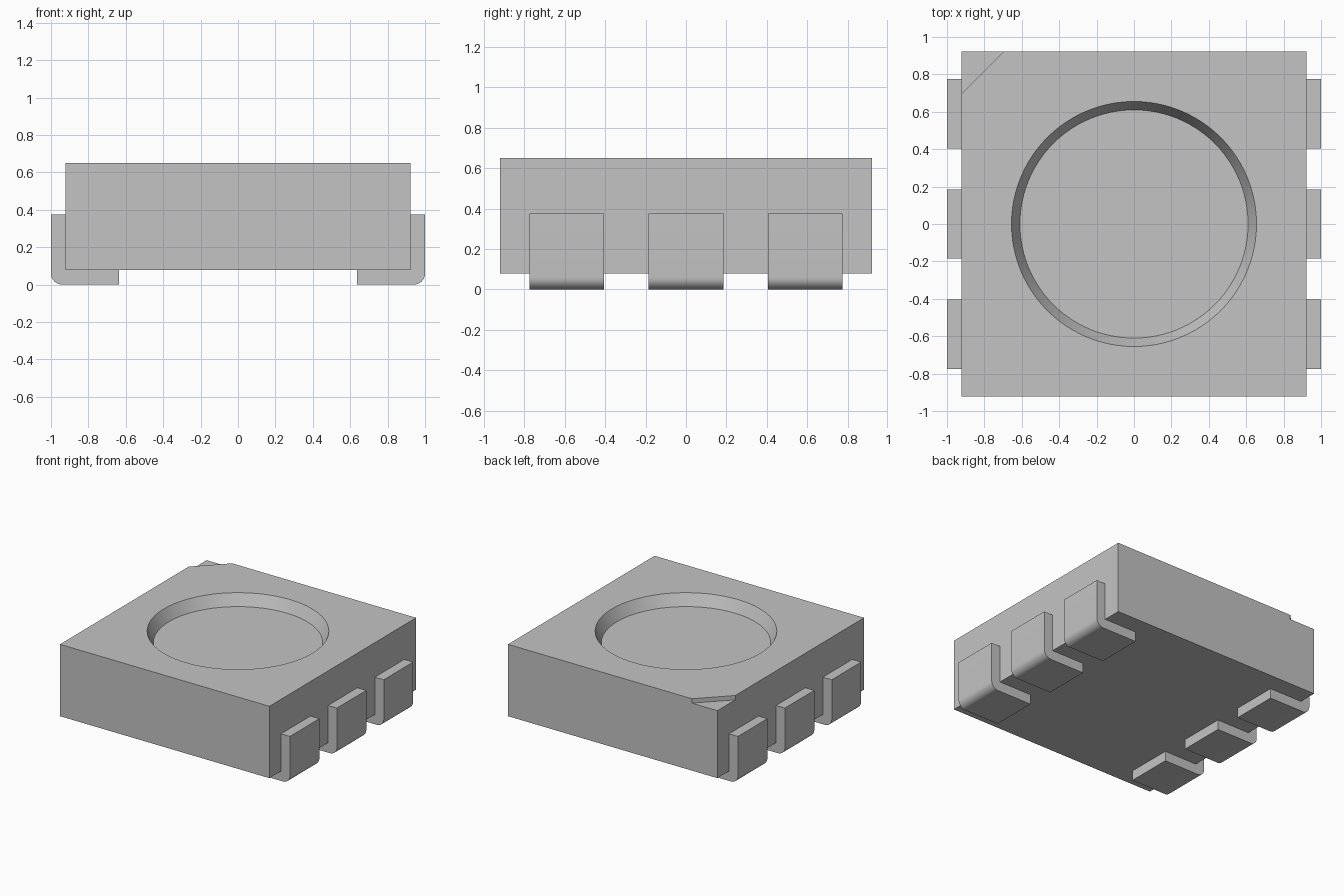
import bpy
import bmesh
import math

cube = bpy.data.objects.get("Cube")
if cube:
    bpy.data.objects.remove(cube, do_unlink=True)

HALF, BASE, TOP = 0.922, 0.078, 0.65      # housing half width, underside, top
RECESS, NOTCH, NOTCH_DEPTH = 0.09, 0.225, 0.035

grey = bpy.data.materials.new("plain grey")
grey.use_nodes = True
colour = (0.55, 0.55, 0.55, 1)
grey.diffuse_color = colour
grey.node_tree.nodes["Principled BSDF"].inputs["Base Color"].default_value = colour


def activate(obj):
    bpy.ops.object.select_all(action="DESELECT")
    obj.select_set(True)
    bpy.context.view_layer.objects.active = obj


def extrude(name, points, offset):
    """Closed prism from a planar outline swept along an offset."""
    bm = bmesh.new()
    face = bm.faces.new([bm.verts.new(p) for p in points])
    out = bmesh.ops.extrude_face_region(bm, geom=[face])
    verts = [g for g in out["geom"] if isinstance(g, bmesh.types.BMVert)]
    bmesh.ops.translate(bm, vec=offset, verts=verts)
    bmesh.ops.recalc_face_normals(bm, faces=bm.faces)
    mesh = bpy.data.meshes.new(name)
    bm.to_mesh(mesh)
    bm.free()
    obj = bpy.data.objects.new(name, mesh)
    bpy.context.collection.objects.link(obj)
    mesh.materials.append(grey)
    return obj


def cut(target, cutter):
    cutter.hide_render = True
    activate(target)
    mod = target.modifiers.new("cut", "BOOLEAN")
    mod.operation, mod.solver, mod.object = "DIFFERENCE", "EXACT", cutter
    bpy.ops.object.modifier_apply(modifier=mod.name)
    bpy.data.objects.remove(cutter, do_unlink=True)


# Square housing
square = [(x * HALF, y * HALF, BASE) for x, y in ((-1, -1), (1, -1), (1, 1), (-1, 1))]
housing = extrude("housing", square, (0, 0, TOP - BASE))

# Tapered round recess, continued above the top so the cut is clean
low, high = 0.61, 0.655
bpy.ops.mesh.primitive_cone_add(
    vertices=96, radius1=low, radius2=2 * high - low, depth=2 * RECESS,
    location=(0, 0, TOP))
recess = bpy.context.object
recess.data.materials.append(grey)
cut(housing, recess)

# Shallow triangular marker step in the back right corner
m = 0.05
floor = TOP - NOTCH_DEPTH
notch = extrude("notch_cutter", [
    (-HALF - m, HALF - NOTCH - m, floor),
    (-HALF + NOTCH + m, HALF + m, floor),
    (-HALF - m, HALF + m, floor)], (0, 0, 0.2))
cut(housing, notch)
activate(housing)
bpy.ops.object.shade_smooth_by_angle(angle=math.radians(30))

# L-shaped contacts with a rounded outer bend, three on each side
RADIUS, WIDTH, INNER, CONTACT_TOP = 0.06, 0.37, 0.635, 0.375
bend = []
for i in range(13):
    a = math.radians(90 * i / 12)
    bend.append((1 - RADIUS + RADIUS * math.sin(a), RADIUS - RADIUS * math.cos(a)))
profile = [(INNER, BASE), (INNER, 0)] + bend + [
    (1, CONTACT_TOP), (HALF, CONTACT_TOP), (HALF, BASE)]
for side, label in ((1, "left"), (-1, "right")):
    for y, place in ((-0.59, "front"), (0, "middle"), (0.59, "back")):
        outline = [(side * x, y - WIDTH / 2, z) for x, z in profile]
        contact = extrude(f"{label}_{place}_contact", outline, (0, WIDTH, 0))
        activate(contact)
        bpy.ops.object.shade_smooth_by_angle(angle=math.radians(30))
